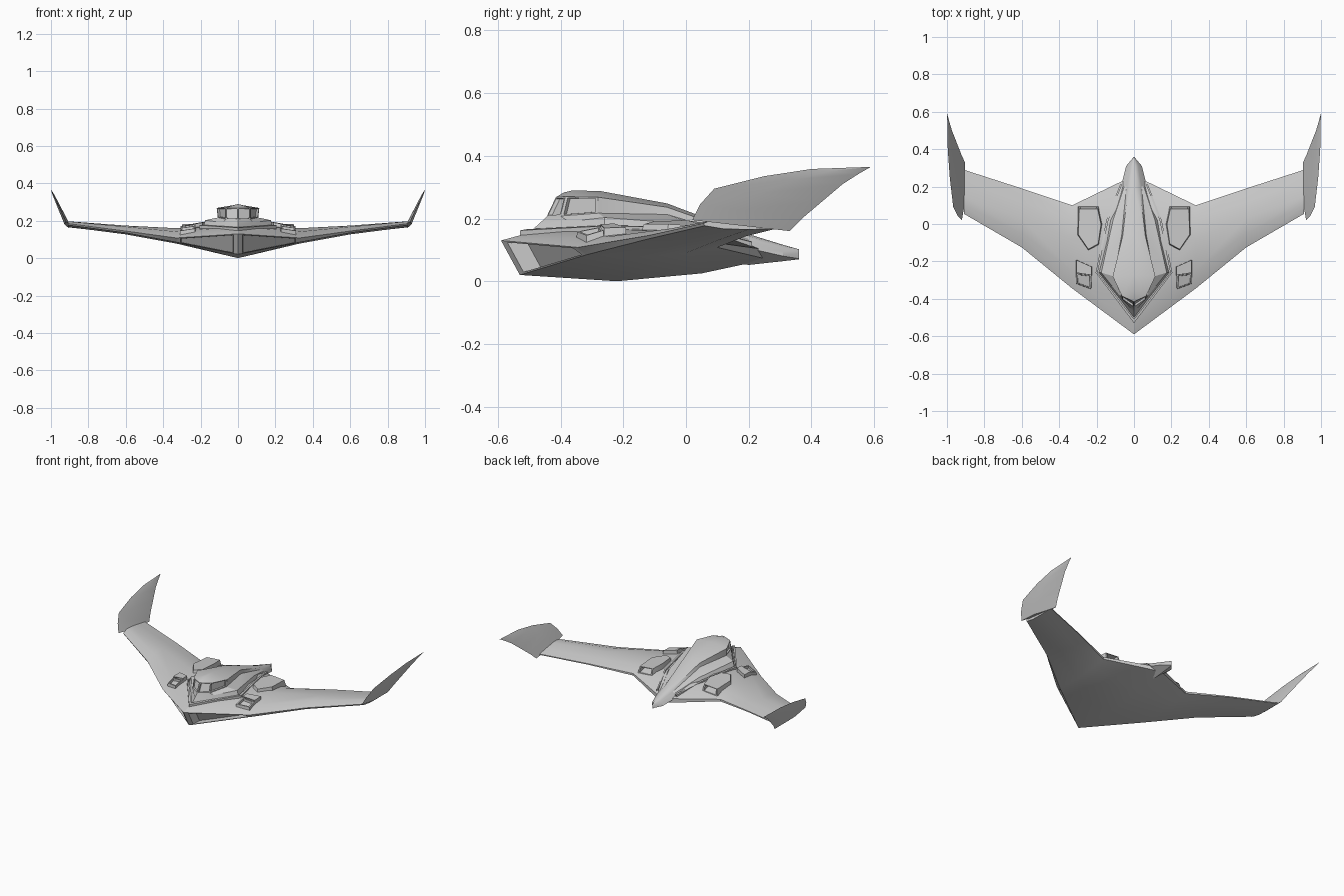
import bpy, bmesh, math
from mathutils import Vector

if "Cube" in bpy.data.objects:
    bpy.data.objects.remove(bpy.data.objects["Cube"])


def grid(rings, closed=False, cap_first=False, cap_last=False):
    """Skin rings of points; returns the bmesh and a lookup of faces by (ring, segment)."""
    bm = bmesh.new()
    rows = [[bm.verts.new(p) for p in r] for r in rings]
    n = len(rings[0])
    faces = {}
    for i in range(len(rows) - 1):
        for k in range(n if closed else n - 1):
            a, b = rows[i], rows[i + 1]
            faces[i, k] = bm.faces.new((a[k], a[(k + 1) % n], b[(k + 1) % n], b[k]))
    if cap_first:
        faces['first'] = bm.faces.new(rows[0])
    if cap_last:
        faces['last'] = bm.faces.new(rows[-1])
    return bm, faces


def recess(bm, faces, scale, push):
    """Frame each face and sink its middle."""
    for factor, move in ((scale, (0, 0, 0)), (0.97, push)):
        faces = bmesh.ops.extrude_discrete_faces(bm, faces=faces)['faces']
        for f in faces:
            c = f.calc_center_median()
            for v in f.verts:
                v.co = c + (v.co - c) * factor + Vector(move)


def finish(name, bm, angle=28):
    """Mirror across x, weld, and smooth by angle."""
    bmesh.ops.recalc_face_normals(bm, faces=bm.faces[:])
    dup = bmesh.ops.duplicate(bm, geom=bm.verts[:] + bm.edges[:] + bm.faces[:])['geom']
    for v in dup:
        if isinstance(v, bmesh.types.BMVert):
            v.co.x *= -1
    bmesh.ops.remove_doubles(bm, verts=bm.verts[:], dist=1e-4)
    bmesh.ops.recalc_face_normals(bm, faces=bm.faces[:])
    me = bpy.data.meshes.new(name)
    bm.to_mesh(me)
    bm.free()
    me.polygons.foreach_set('use_smooth', [True] * len(me.polygons))
    me.set_sharp_from_angle(angle=math.radians(angle))
    ob = bpy.data.objects.new(name, me)
    bpy.context.collection.objects.link(ob)
    return ob


# Flying wing: (y, z) sections from upper leading edge round to lower leading edge
sections = {
    0.0: [(-.59, .13), (-.45, .168), (-.1, .18), (.1, .165), (.26, .10),
          (.26, .07), (.05, .025), (-.22, 0), (-.53, .02)],
    .33: [(-.345, .108), (-.25, .142), (-.08, .16), (.03, .148), (.10, .122),
          (.10, .108), (0, .09), (-.15, .078), (-.315, .085)],
    .60: [(-.125, .145), (-.05, .168), (.03, .174), (.12, .163), (.19, .15),
          (.19, .143), (.10, .13), (0, .127), (-.12, .135)],
    .91: [(.055, .185), (.10, .197), (.15, .197), (.22, .186), (.29, .174),
          (.29, .168), (.20, .165), (.12, .167), (.06, .177)],
}
bm, f = grid([[(x, y, z) for y, z in s] for x, s in sections.items()],
             closed=True, cap_last=True)
recess(bm, [f[0, 8]], .86, (0, .06, 0))      # nose intake
finish('flying_wing', bm)

# Winglets: leading and trailing points per span station
span = [((.02, .195), (.33, .16)), ((.045, .245), (.37, .20)), ((.09, .295), (.435, .255)),
        ((.25, .335), (.50, .31)), ((.40, .358), (.55, .342)), ((.585, .3645), (.59, .365))]
rings = []
for i, (le, te) in enumerate(span):
    t = .014 * (1 - i / 5) + .0005
    my, mz = le[0] * .6 + te[0] * .4, le[1] * .6 + te[1] * .4
    pts = [(le, 0), ((my, mz), t), (te, 0), ((my, mz), -t)]
    rings.append([(.904 + (z - .16) * .463 + dx, y, z) for (y, z), dx in pts])
bm, f = grid(rings, closed=True, cap_first=True, cap_last=True)
finish('winglets', bm, 40)

# Central hull: rails running nose to tail, from keel up to roof ridge
rails = [
    [(0, -.49, .14), (0, -.4, .14), (0, -.26, .13), (0, .02, .08), (0, .2, .052),
     (0, .31, .064), (0, .36, .07)],
    [(0, -.50, .155), (.085, -.39, .158), (.187, -.26, .162), (.13, .02, .155), (.07, .2, .105),
     (.042, .31, .08), (0, .36, .072)],
    [(0, -.47, .182), (.083, -.375, .19), (.175, -.26, .203), (.112, .02, .182), (.052, .2, .125),
     (.034, .31, .095), (0, .36, .09)],
    [(0, -.445, .205), (.065, -.40, .208), (.108, -.28, .217), (.066, -.06, .213), (.04, .2, .135),
     (.022, .31, .107), (0, .36, .098)],
    [(0, -.415, .268), (.065, -.385, .27), (.114, -.28, .268), (.06, -.06, .236), (.03, .2, .144),
     (.014, .31, .113), (0, .36, .10)],
    [(0, -.39, .283), (0, -.36, .29), (0, -.27, .287), (0, -.06, .248), (0, .2, .15),
     (0, .31, .116), (0, .36, .102)],
]
bm, f = grid(rails)
recess(bm, [f[3, 0]], .84, (0, .012, 0))          # windscreen
recess(bm, [f[3, 1]], .84, (-.01, .007, 0))       # side window
finish('central_hull', bm)

# Raised trim following the hull outline on the deck
path = [(0, -.53, .162), (.205, -.26, .176), (.148, .02, .172), (.075, .21, .125)]
inner = [(0, -.508, .166), (.194, -.26, .178), (.137, .02, .174), (.065, .21, .127)]
bm, f = grid([[(x, y, z - .03) for x, y, z in path], path, inner,
              [(x, y, z - .03) for x, y, z in inner]])
finish('hull_trim', bm)


def prism(outline, depth, taper):
    """Tapered block whose top follows the outline heights."""
    cx = sum(p[0] for p in outline) / len(outline)
    cy = sum(p[1] for p in outline) / len(outline)
    top = [(cx + (x - cx) * taper, cy + (y - cy) * taper, z) for x, y, z in outline]
    return grid([[(x, y, z - depth) for x, y, z in outline], top], closed=True, cap_last=True)


# Engine pods with open rear exhaust
bm, f = prism([(.19, .093, .183), (.30, .093, .175), (.305, -.06, .182),
               (.245, -.147, .182), (.187, -.115, .19), (.17, 0, .195)], .042, .9)
recess(bm, [f[0, 0]], .82, (0, -.09, 0))
finish('engine_pods', bm)

# Shoulder vents: raised rear block and sunken front scoop
bm, f = prism([(.225, -.275, .182), (.31, -.262, .17), (.31, -.19, .172), (.225, -.228, .184)], .035, .95)
recess(bm, [f[0, 0]], .8, (0, .03, 0))
finish('shoulder_vents', bm)
bm, f = prism([(.228, -.35, .158), (.312, -.318, .146), (.31, -.262, .162), (.225, -.272, .173)], .03, .95)
recess(bm, [f['last']], .8, (0, 0, -.014))
finish('vent_scoops', bm)
